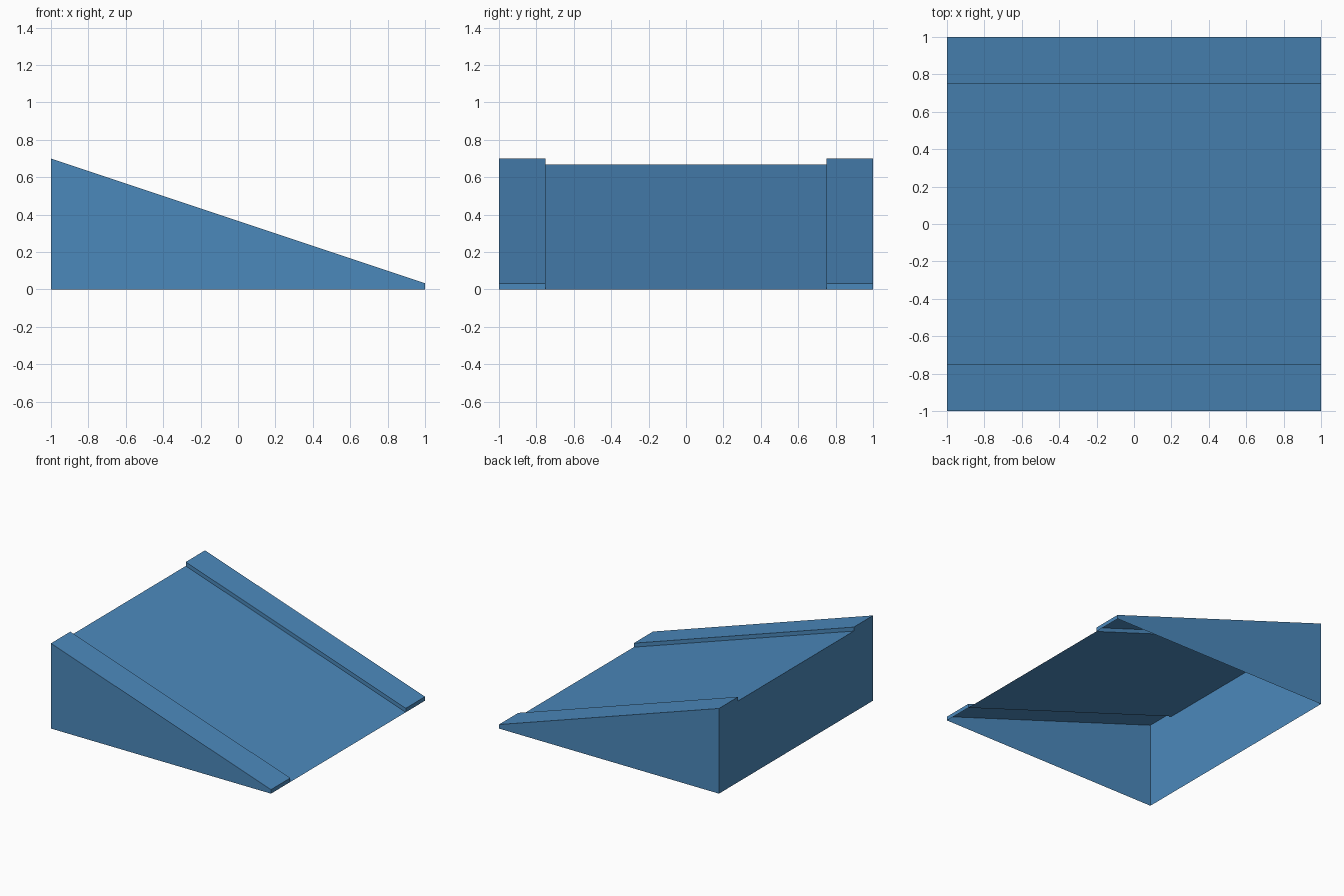
import bpy
import bmesh

cube = bpy.data.objects.get("Cube")
if cube:
    bpy.data.objects.remove(cube, do_unlink=True)

HALF = 1.0        # half length and half width
INNER = 0.75      # inner edge of the side rails
DECK_TOP = 0.667  # deck height at the tall end
LIFT = 0.033      # rail height above the deck

blue = bpy.data.materials.new("steel_blue")
blue.use_nodes = True
colour = (0.071, 0.248, 0.5, 1)
blue.diffuse_color = colour
blue.node_tree.nodes["Principled BSDF"].inputs["Base Color"].default_value = colour


def height(x, lift):
    """Height of the slope at x; a lift of None means the ground."""
    return 0 if lift is None else DECK_TOP * (HALF - x) / 2 + lift


def section(bm, x, profile):
    return [bm.verts.new((x, y, height(x, lift))) for y, lift in profile]


def finish(bm, name):
    mesh = bpy.data.meshes.new(name)
    bm.to_mesh(mesh)
    bm.free()
    mesh.materials.append(blue)
    obj = bpy.data.objects.new(name, mesh)
    bpy.context.collection.objects.link(obj)


def sweep(name, profile, cap=False):
    """Open shell running down the slope, optionally closed at the low end."""
    bm = bmesh.new()
    high, low = section(bm, -HALF, profile), section(bm, HALF, profile)
    for i in range(len(profile) - 1):
        bm.faces.new((high[i], low[i], low[i + 1], high[i + 1]))
    if cap:
        bm.faces.new(low[::-1])
    finish(bm, name)


# Sloping deck between the rails
sweep("deck", [(-INNER, 0), (INNER, 0)])

# Raised side rails, each with its outer wall, top, inner lip and low end
rail = [(-HALF, None), (-HALF, LIFT), (-INNER, LIFT), (-INNER, 0)]
mirrored = [(-y, lift) for y, lift in reversed(rail)]
sweep("front_rail", rail, cap=True)
sweep("back_rail", mirrored, cap=True)

# Wall closing the tall end, following the stepped outline
bm = bmesh.new()
bm.faces.new(section(bm, -HALF, rail + mirrored))
finish(bm, "tall_end_wall")
